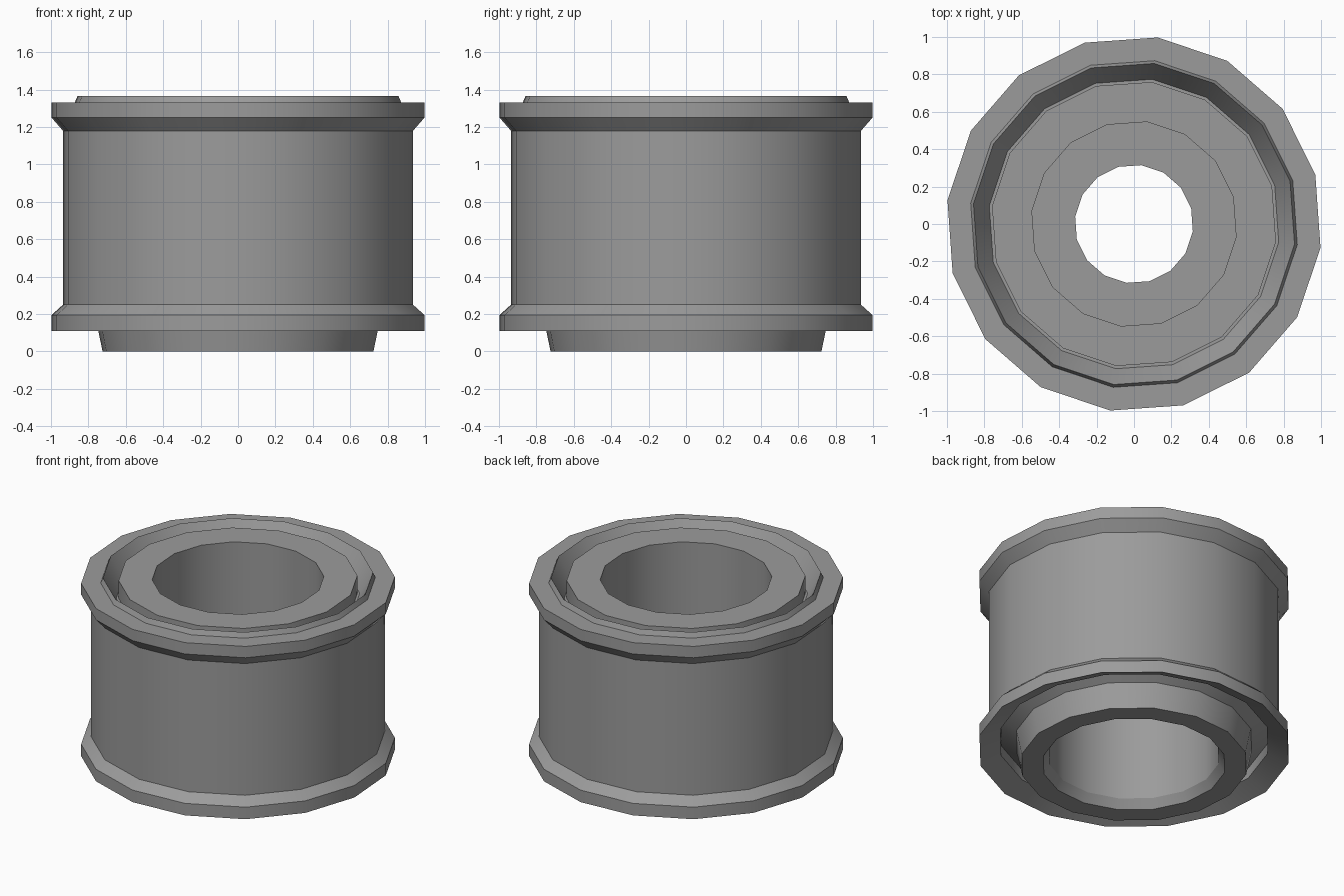
import bpy
import bmesh
import math

if "Cube" in bpy.data.objects:
    bpy.data.objects.remove(bpy.data.objects["Cube"])

SIDES = 16
OFFSET = math.radians(-7.2)

# Dark grey metal
metal = bpy.data.materials.new("dark_grey")
metal.diffuse_color = (0.33, 0.33, 0.33, 1.0)
metal.use_nodes = True
metal.node_tree.nodes["Principled BSDF"].inputs["Base Color"].default_value = metal.diffuse_color


def lathe(name, profile):
    """Spin a closed (radius, z) profile around the z axis."""
    bm = bmesh.new()
    rings = []
    for i in range(SIDES):
        a = OFFSET + i * math.tau / SIDES
        rings.append([bm.verts.new((r * math.cos(a), r * math.sin(a), z)) for r, z in profile])
    n = len(profile)
    for i in range(SIDES):
        a, b = rings[i], rings[(i + 1) % SIDES]
        for j in range(n):
            k = (j + 1) % n
            bm.faces.new((a[j], b[j], b[k], a[k]))
    bmesh.ops.recalc_face_normals(bm, faces=bm.faces)
    mesh = bpy.data.meshes.new(name)
    bm.to_mesh(mesh)
    bm.free()
    mesh.materials.append(metal)
    obj = bpy.data.objects.new(name, mesh)
    bpy.context.collection.objects.link(obj)
    bpy.ops.object.select_all(action='DESELECT')
    obj.select_set(True)
    bpy.context.view_layer.objects.active = obj
    bpy.ops.object.shade_smooth_by_angle(angle=math.radians(30))
    return obj


# Outer sleeve: flanged at both ends, raised lip and funnel groove on top,
# hollowed underside at the bottom
lathe("outer_sleeve", [
    (1.005, 0.11), (1.005, 0.195), (0.943, 0.25),
    (0.943, 1.18), (1.005, 1.25), (1.005, 1.33),
    (0.88, 1.33), (0.865, 1.365), (0.78, 1.22),
    (0.762, 1.22), (0.762, 1.15), (0.87, 1.15),
    (0.87, 0.17),
])

# Inner tube: tapered foot flaring into a seal, and a narrow-bore web at mid depth
lathe("inner_tube", [
    (0.73, 0.0), (0.765, 0.17), (0.868, 0.24), (0.868, 0.30), (0.765, 0.30),
    (0.765, 1.345), (0.55, 1.345), (0.55, 0.77), (0.317, 0.77),
    (0.317, 0.68), (0.55, 0.68), (0.55, 0.06), (0.59, 0.0),
])
